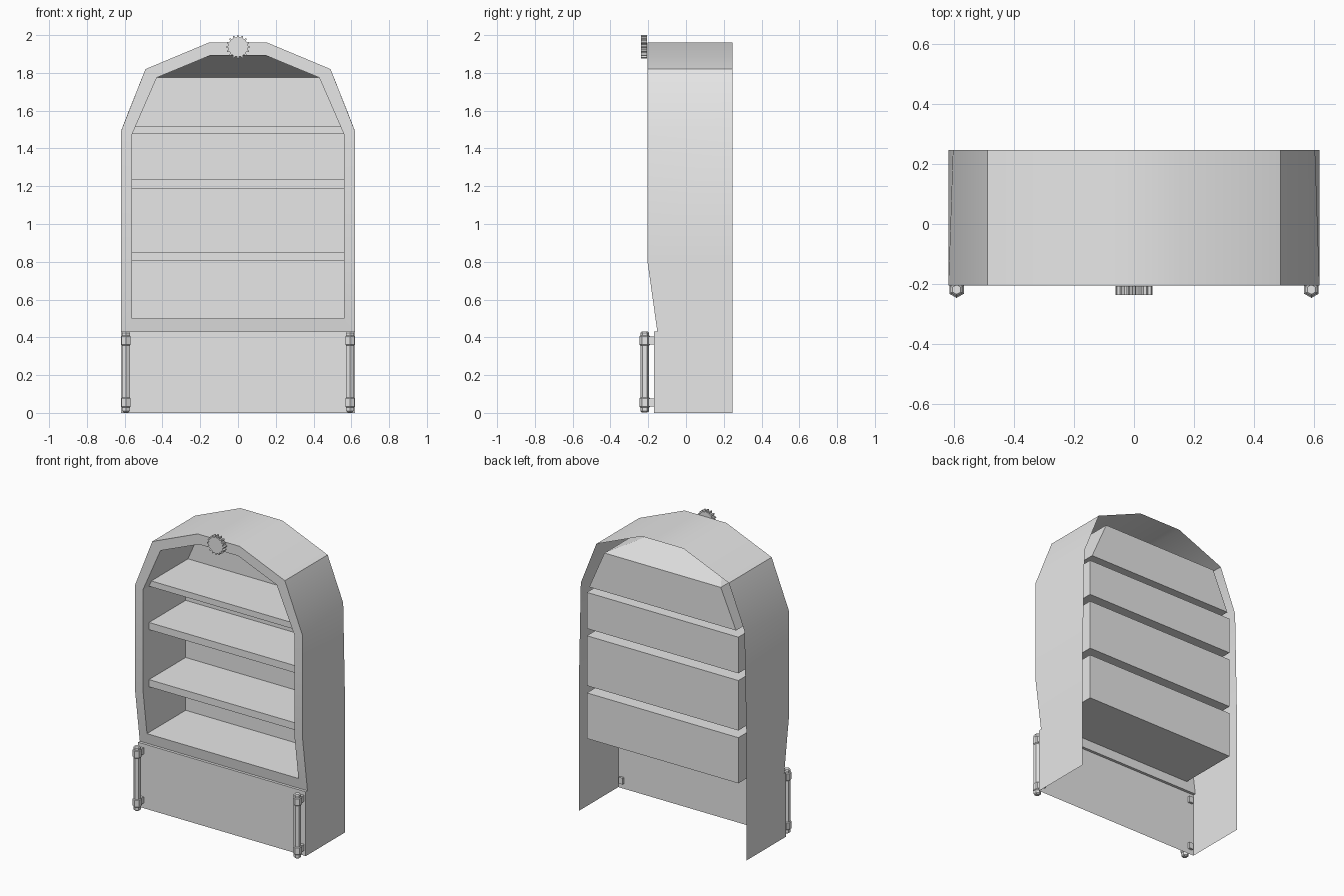
import bpy, bmesh, math
from mathutils import Matrix, Vector

cube = bpy.data.objects.get("Cube")
if cube:
    bpy.data.objects.remove(cube)

BACK, SET, FRONT = 0.247, -0.14, -0.205
PANEL_Y, PANEL_TOP, BEND = -0.17, 0.43, 0.81

grey = bpy.data.materials.new("plain_grey")
grey.use_nodes = True
grey.diffuse_color = (0.8, 0.8, 0.8, 1)
grey.node_tree.nodes["Principled BSDF"].inputs["Base Color"].default_value = (0.8, 0.8, 0.8, 1)


def finish(name, bm, smooth=False):
    bmesh.ops.remove_doubles(bm, verts=bm.verts, dist=0.0005)
    bmesh.ops.recalc_face_normals(bm, faces=bm.faces)
    mesh = bpy.data.meshes.new(name)
    bm.to_mesh(mesh)
    bm.free()
    mesh.materials.append(grey)
    obj = bpy.data.objects.new(name, mesh)
    bpy.context.collection.objects.link(obj)
    if smooth:
        bpy.ops.object.select_all(action='DESELECT')
        obj.select_set(True)
        bpy.context.view_layer.objects.active = obj
        bpy.ops.object.shade_smooth_by_angle(angle=math.radians(30))
    return obj


def face(bm, points):
    """Add a face, skipping points that repeat."""
    unique = []
    for p in map(Vector, points):
        if all((p - q).length > 1e-4 for q in unique):
            unique.append(p)
    if len(unique) > 2:
        bm.faces.new([bm.verts.new(p) for p in unique])


def mirrored(half):
    """Right half from bottom to top, then the left half back down."""
    return half + [(-p[0], *p[1:]) for p in reversed(half)]


def bridge(bm, a, b, closed=True):
    for i in range(len(a) if closed else len(a) - 1):
        j = (i + 1) % len(a)
        face(bm, [a[i], a[j], b[j], b[i]])


def front_y(z):
    return FRONT + max(0, BEND - z) * 0.14


def on_front(profile):
    return [(x, front_y(z), z) for x, z in profile]


def at_depth(profile, y):
    return [(x, y, z) for x, z in profile]


outer = mirrored([(0.62, PANEL_TOP), (0.62, BEND), (0.62, 1.49), (0.49, 1.82), (0.155, 1.96)])
opening = mirrored([(0.56, 0.5), (0.56, BEND), (0.56, 1.477), (0.43, 1.775), (0.145, 1.893)])
throat = mirrored([(0.56, 0.5), (0.56, BEND), (0.56, 1.477), (0.43, 1.775), (0.186, 1.876)])
rear = mirrored([(0.62, PANEL_TOP), (0.62, BEND), (0.605, 1.53), (0.49, 1.82), (0.155, 1.96)])

# Outer casing: thin arched sheet, open at the back and bottom
bm = bmesh.new()
bridge(bm, on_front(outer), at_depth(rear, BACK), closed=False)
for x in (-0.62, 0.62):
    face(bm, [(x, PANEL_Y, 0), (x, BACK, 0), (x, BACK, PANEL_TOP),
              (x, front_y(PANEL_TOP), PANEL_TOP), (x, PANEL_Y, PANEL_TOP)])
finish("casing", bm, smooth=True)

# Front frame around the opening
bm = bmesh.new()
bridge(bm, on_front(outer), on_front(opening))
finish("front_frame", bm, smooth=True)

# Lower panel with its narrow ledge
bm = bmesh.new()
lower = [(-0.62, PANEL_Y, PANEL_TOP), (0.62, PANEL_Y, PANEL_TOP)]
face(bm, [(-0.62, PANEL_Y, 0), (0.62, PANEL_Y, 0), lower[1], lower[0]])
ledge_y = front_y(PANEL_TOP)
face(bm, lower + [(0.62, ledge_y, PANEL_TOP), (-0.62, ledge_y, PANEL_TOP)])
finish("lower_panel", bm)

# Reveal running inward from the opening
bm = bmesh.new()
bridge(bm, on_front(opening), at_depth(throat, SET))
finish("opening_reveal", bm)

# Compartments: boxes that open to the front, with hollow shelves between
TOP_BASE = (0.543, 1.517)
bays = [(0.5, 0.805), (0.853, 1.187), (1.235, 1.477)]
for n, (low, high) in enumerate(bays):
    bm = bmesh.new()
    box = mirrored([(0.56, low), (0.56, high)])
    bridge(bm, at_depth(box, SET), at_depth(box, BACK))
    face(bm, at_depth(box, BACK))
    finish(f"compartment_{n + 1}", bm)

# Top compartment: its ceiling slopes down to the back wall
bm = bmesh.new()
mouth = mirrored([TOP_BASE, (0.43, 1.775), (0.186, 1.876)])
wall = mirrored([TOP_BASE, (0.43, 1.775), (0.43, 1.775)])
bridge(bm, at_depth(mouth, SET), at_depth(wall, BACK))
face(bm, at_depth(wall, BACK))
finish("top_compartment", bm)

# Shelf front edges
edges = [(bays[0][1], bays[1][0], 0.56), (bays[1][1], bays[2][0], 0.56),
         (bays[2][1], TOP_BASE[1], TOP_BASE[0])]
for n, (low, high, top_x) in enumerate(edges):
    bm = bmesh.new()
    face(bm, at_depth(mirrored([(0.56, low), (top_x, high)]), SET))
    finish(f"shelf_edge_{n + 1}", bm)


# Handles: six-sided rods held by two collars and brackets
def turned(bm, x, y, profile, sides=6):
    rings = [[(x + r * math.sin(math.tau * i / sides), y + r * math.cos(math.tau * i / sides), z)
              for i in range(sides)] for r, z in profile]
    for a, b in zip(rings, rings[1:]):
        bridge(bm, a, b)
    face(bm, rings[0])
    face(bm, rings[-1])


def block(bm, centre, size):
    bmesh.ops.create_cube(bm, size=1, matrix=Matrix.Translation(centre) @ Matrix.Diagonal((*size, 1)))


for side, x in (("right", -0.593), ("left", 0.593)):
    bm = bmesh.new()
    turned(bm, x, -0.219, [(0.016, 0.003), (0.023, 0.009), (0.023, 0.424), (0.016, 0.431)])
    finish(f"{side}_handle_rod", bm)
    for place, z in (("lower", 0.055), ("upper", 0.383)):
        bm = bmesh.new()
        turned(bm, x, -0.219, [(0.022, z - 0.028), (0.028, z - 0.022),
                               (0.028, z + 0.022), (0.022, z + 0.028)])
        finish(f"{side}_{place}_collar", bm)
        bm = bmesh.new()
        block(bm, (x, -0.18, z), (0.03, 0.05, 0.042))
        finish(f"{side}_{place}_bracket", bm)

# Toothed wheel at the crown
bm = bmesh.new()
TEETH = 16
rim = []
for i in range(TEETH):
    for offset, r in ((-0.3, 0.052), (-0.14, 0.0625), (0.14, 0.0625), (0.3, 0.052)):
        a = math.tau * (i + offset) / TEETH
        rim.append((r * math.sin(a), 1.9375 + r * math.cos(a)))
near, far = at_depth(rim, -0.237), at_depth(rim, -0.207)
bridge(bm, near, far)
face(bm, near)
face(bm, far)
finish("crown_gear", bm)
